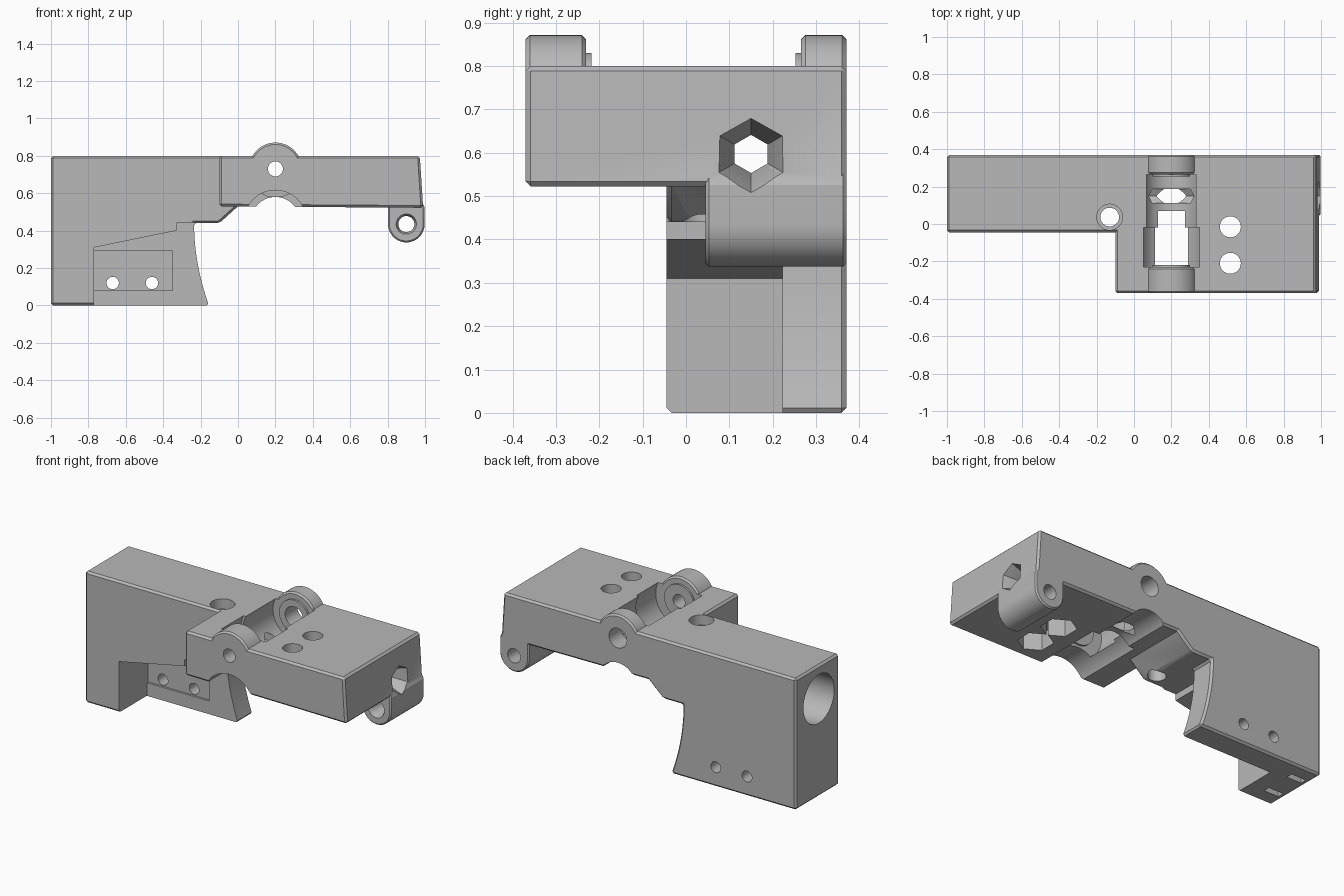
import bpy, bmesh, math
from mathutils import Vector

cube = bpy.data.objects.get("Cube")
if cube:
    bpy.data.objects.remove(cube, do_unlink=True)

grey = bpy.data.materials.new("plain grey")
grey.use_nodes = True
colour = (0.48, 0.48, 0.48, 1)
grey.diffuse_color = colour
grey.node_tree.nodes["Principled BSDF"].inputs["Base Color"].default_value = colour


def loft(name, ring_a, ring_b):
    """Closed solid between two matching rings of points."""
    bm = bmesh.new()
    a = [bm.verts.new(p) for p in ring_a]
    b = [bm.verts.new(p) for p in ring_b]
    bm.faces.new(a)
    bm.faces.new(b)
    for i in range(len(a)):
        j = (i + 1) % len(a)
        bm.faces.new((a[i], a[j], b[j], b[i]))
    bmesh.ops.recalc_face_normals(bm, faces=bm.faces)
    mesh = bpy.data.meshes.new(name)
    bm.to_mesh(mesh)
    bm.free()
    mesh.materials.append(grey)
    ob = bpy.data.objects.new(name, mesh)
    bpy.context.collection.objects.link(ob)
    return ob


def slab(name, profile, y0, y1):
    """Side profile in x and z, extruded along y."""
    return loft(name, [(x, y0, z) for x, z in profile], [(x, y1, z) for x, z in profile])


def box(name, x0, x1, y0, y1, z0, z1):
    return slab(name, [(x0, z0), (x1, z0), (x1, z1), (x0, z1)], y0, y1)


def rod(name, axis, u, v, start, end, r, r_end=None, sides=48):
    """Cylinder or cone along an axis; u, v are the other two coordinates."""
    def ring(t, radius):
        pts = []
        for i in range(sides):
            ang = math.tau * i / sides
            p, q = u + radius * math.sin(ang), v + radius * math.cos(ang)
            pts.append({"x": (t, p, q), "y": (p, t, q), "z": (p, q, t)}[axis])
        return pts
    return loft(name, ring(start, r), ring(end, r if r_end is None else r_end))


def apply_modifiers(ob):
    bpy.context.view_layer.update()
    graph = bpy.context.evaluated_depsgraph_get()
    mesh = bpy.data.meshes.new_from_object(ob.evaluated_get(graph))
    ob.modifiers.clear()
    ob.data = mesh


def chamfer(ob, width=0.012):
    mod = ob.modifiers.new("chamfer", "BEVEL")
    mod.width = width
    mod.segments = 1
    mod.limit_method = "ANGLE"
    mod.angle_limit = math.radians(40)
    apply_modifiers(ob)
    return ob


def combine(target, other, operation):
    mod = target.modifiers.new("combine", "BOOLEAN")
    mod.operation = operation
    mod.solver = "EXACT"
    mod.object = other
    apply_modifiers(target)
    bpy.data.objects.remove(other, do_unlink=True)


# Rear body with a concave lower edge, and the wide arm
curve = [(-0.235 + 0.08 * (1 - i / 12) ** 2, 0.44 * i / 12) for i in range(13)]
body = chamfer(slab("body", [(-1, 0)] + curve +
                    [(-0.1, 0.44), (0.03, 0.557), (0.03, 0.8), (-1, 0.8)], -0.045, 0.37))
arm = chamfer(slab("arm", [(-0.1, 0.53), (0.99, 0.522), (0.972, 0.8), (-0.1, 0.8)], -0.37, 0.37))
combine(body, arm, "UNION")

# Hinge lug under the arm's end
lug_curve = [(0.9 + 0.098 * math.cos(a), 0.435 + 0.098 * math.sin(a))
             for a in [math.pi * (1 + i / 24) for i in range(25)]]
lug = chamfer(slab("lug", lug_curve + [(0.998, 0.525), (0.98, 0.56), (0.802, 0.56)], 0.045, 0.37), 0.008)
combine(body, lug, "UNION")

# Rounded shaft supports on top
for y0, y1 in ((-0.37, -0.23), (0.265, 0.37)):
    support = chamfer(rod("support", "y", 0.2, 0.73, y0, y1, 0.141), 0.01)
    combine(body, support, "UNION")

# Wheel pocket, in two widths
cutters = [
    rod("pocket_wide", "y", 0.2, 0.73, -0.23, -0.02, 0.165, sides=64),
    rod("pocket_narrow", "y", 0.2, 0.73, -0.03, 0.265, 0.15, sides=64),
    # Arched relief below the arm
    rod("arch_front", "y", 0.2, 0.45, -0.5, 0.07, 0.166, sides=64),
    rod("arch_back", "y", 0.2, 0.45, 0.06, 0.5, 0.13, sides=64),
    # Recess in the lower front, with a panel in its wall
    slab("front_recess", [(-0.77, -0.1), (-0.1, -0.1), (-0.1, 0.44), (-0.33, 0.44),
                          (-0.33, 0.4), (-0.77, 0.31)], -0.2, 0.222),
    box("wall_panel", -0.77, -0.35, 0.2, 0.235, 0.08, 0.295),
    # Long bore with a wide rear mouth and a tapered six-sided front mouth
    rod("rear_bore", "x", 0.15, 0.597, -1.1, -0.3, 0.148, sides=64),
    rod("long_bore", "x", 0.15, 0.597, -0.4, 1.1, 0.044, sides=6),
    rod("bore_mouth", "x", 0.15, 0.597, 0.88, 1.0, 0.043, 0.09, sides=6),
    # Vertical hole beside the arm
    rod("side_hole", "z", -0.13, 0.037, 0.35, 0.9, 0.05),
    rod("side_hole_seat", "z", -0.13, 0.037, 0.74, 0.9, 0.069),
    # Hinge hole
    rod("lug_hole", "y", 0.9, 0.435, -0.1, 0.5, 0.043),
    rod("lug_hole_mouth", "y", 0.9, 0.435, 0.03, 0.075, 0.06, 0.043),
]
# Wall holes and slots under the rear foot
for x in (-0.67, -0.46):
    cutters.append(rod("wall_hole", "y", x, 0.12, 0, 0.5, 0.033))
for y in (0.07, 0.26):
    cutters.append(box("foot_slot", -0.97, -0.87, y - 0.02, y + 0.02, -0.1, 0.15))
# Screw holes in the arm, with six-sided seats below
for y in (-0.015, -0.21):
    cutters.append(rod("screw_hole", "z", 0.515, y, 0.4, 0.9, 0.056))
    cutters.append(rod("nut_seat", "z", 0.515, y, 0.4, 0.63, 0.1, sides=6))
for cutter in cutters:
    cutter.hide_render = True
    combine(body, cutter, "DIFFERENCE")

# Collars inside the supports, then the shaft holes
for y0, y1 in ((-0.25, -0.218), (0.253, 0.28)):
    combine(body, rod("collar", "y", 0.2, 0.73, y0, y1, 0.1), "UNION")
combine(body, rod("front_shaft_hole", "y", 0.2, 0.73, -0.5, 0, 0.04), "DIFFERENCE")
combine(body, rod("back_shaft_hole", "y", 0.2, 0.73, 0.1, 0.5, 0.06), "DIFFERENCE")

body.name = "bracket_body"
body.data.materials.clear()
body.data.materials.append(grey)
for face in body.data.polygons:
    face.material_index = 0
bpy.ops.object.select_all(action="DESELECT")
body.select_set(True)
bpy.context.view_layer.objects.active = body
bpy.ops.object.shade_smooth_by_angle(angle=math.radians(25))
